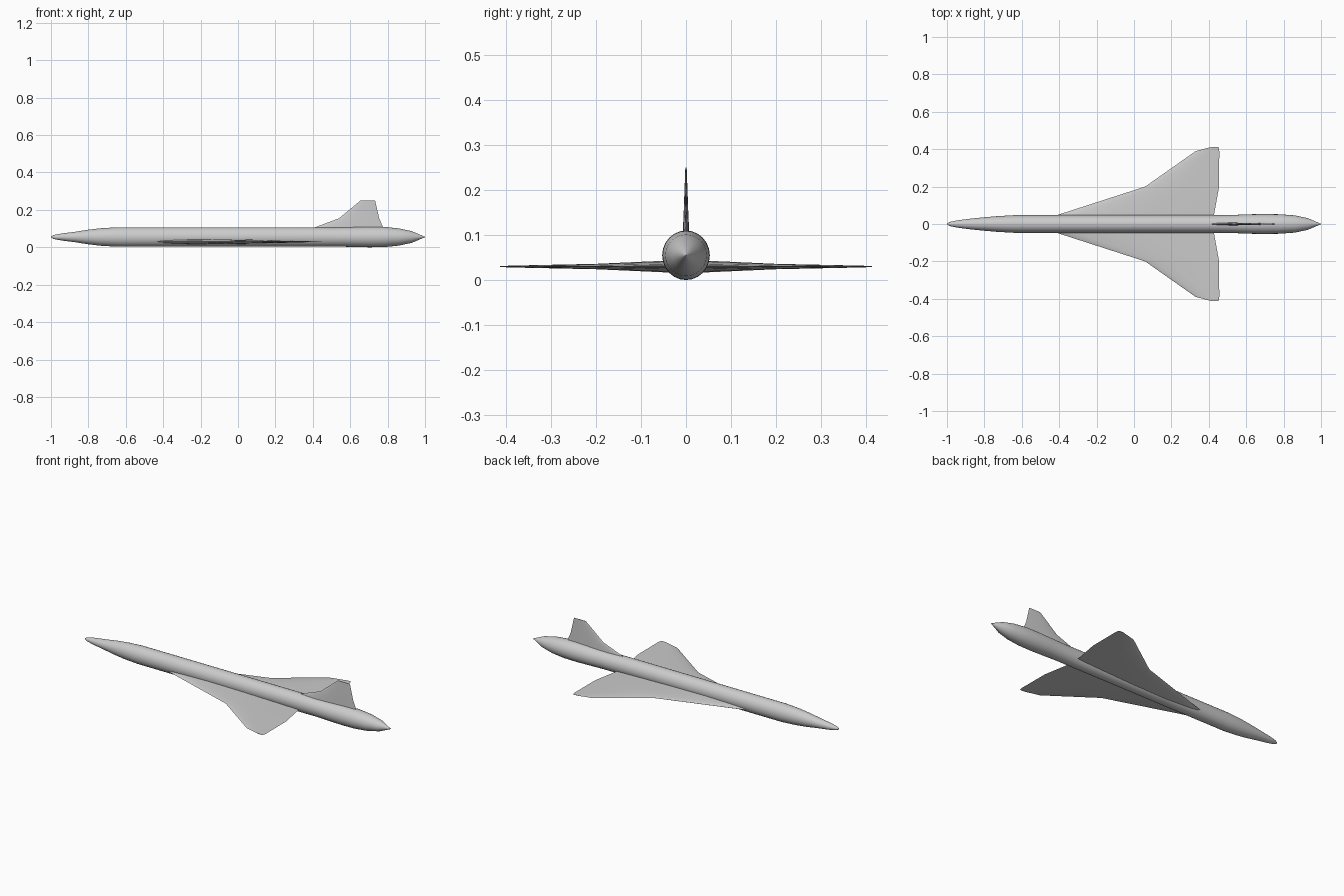
import bpy
import bmesh
import math

cube = bpy.data.objects.get("Cube")
if cube:
    bpy.data.objects.remove(cube, do_unlink=True)

grey = bpy.data.materials.new("light grey")
grey.use_nodes = True
COLOR = (0.6, 0.6, 0.6, 1)
grey.diffuse_color = COLOR
grey.node_tree.nodes["Principled BSDF"].inputs["Base Color"].default_value = COLOR


def loft(name, rings, angle):
    """Skin a list of equal-length closed rings and cap both ends."""
    bm = bmesh.new()
    loops = [[bm.verts.new(p) for p in ring] for ring in rings]
    n = len(loops[0])
    for a, b in zip(loops, loops[1:]):
        for i in range(n):
            j = (i + 1) % n
            bm.faces.new((a[i], a[j], b[j], b[i]))
    bm.faces.new(loops[0])
    bm.faces.new(loops[-1])
    bmesh.ops.recalc_face_normals(bm, faces=bm.faces)
    mesh = bpy.data.meshes.new(name)
    bm.to_mesh(mesh)
    bm.free()
    mesh.materials.append(grey)
    obj = bpy.data.objects.new(name, mesh)
    bpy.context.collection.objects.link(obj)
    bpy.ops.object.select_all(action="DESELECT")
    obj.select_set(True)
    bpy.context.view_layer.objects.active = obj
    bpy.ops.object.shade_smooth_by_angle(angle=math.radians(angle))
    return obj


# Fuselage: x, half width, half height along the body
AXIS_Z = 0.055
SIDES = 24
stations = [
    (-1.0, 0.003, 0.003), (-0.985, 0.011, 0.011), (-0.94, 0.02, 0.019),
    (-0.87, 0.029, 0.028), (-0.8, 0.036, 0.039), (-0.73, 0.042, 0.047),
    (-0.64, 0.047, 0.052), (0.4, 0.047, 0.052), (0.52, 0.048, 0.051),
    (0.62, 0.052, 0.053), (0.7, 0.053, 0.055), (0.78, 0.052, 0.054),
    (0.86, 0.046, 0.046), (0.93, 0.031, 0.031), (1.0, 0.001, 0.001),
]
turns = [2 * math.pi * i / SIDES for i in range(SIDES)]
loft("fuselage", [[(x, w * math.cos(t), AXIS_Z + h * math.sin(t)) for t in turns]
                  for x, w, h in stations], 50)

# Aerofoil: chord fraction and share of the full half thickness
SECTION = [(0.03, 0.35), (0.12, 0.7), (0.3, 1), (0.55, 0.85), (0.8, 0.45), (0.94, 0.18)]


def aerofoil(start, end, half):
    """Closed outline as (chord position, offset) pairs."""
    upper = [(start + (end - start) * f, half * t) for f, t in SECTION]
    lower = [(x, -t) for x, t in reversed(upper)]
    return [(start, 0)] + upper + [(end, 0)] + lower


# Wings: span, leading edge, trailing edge, half thickness
WING_Z = 0.03
wing = [
    (0.0, -0.56, 0.42, 0.014), (0.045, -0.42, 0.427, 0.013),
    (0.2, 0.06, 0.455, 0.006), (0.39, 0.33, 0.456, 0.002),
    (0.413, 0.42, 0.452, 0.001),
]
for side, name in ((1, "wing_back"), (-1, "wing_front")):
    loft(name, [[(x, side * y, WING_Z + o) for x, o in aerofoil(a, b, h)]
                for y, a, b, h in wing], 30)

# Tail fin: height, leading edge, trailing edge, half thickness
fin = [
    (0.085, 0.35, 0.785, 0.008), (0.108, 0.415, 0.775, 0.007),
    (0.155, 0.54, 0.755, 0.005), (0.25, 0.655, 0.733, 0.0015),
]
loft("tail_fin", [[(x, o, z) for x, o in aerofoil(a, b, h)]
                  for z, a, b, h in fin], 30)
